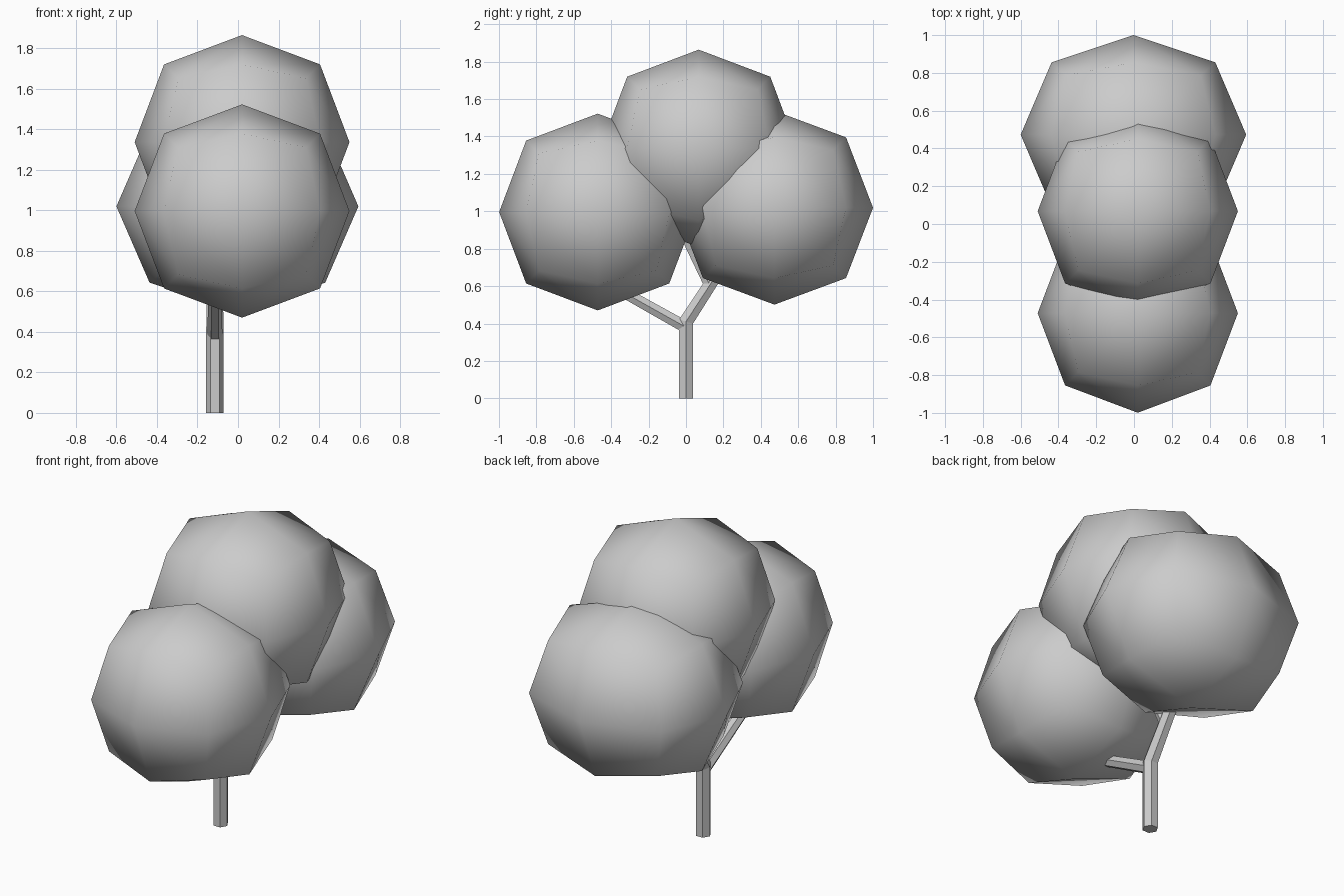
import bpy, bmesh, math
from mathutils import Vector

if "Cube" in bpy.data.objects:
    bpy.data.objects.remove(bpy.data.objects["Cube"])

TRUNK_X = -0.114


def foliage(name, center, radii):
    """Rounded clump: a cube subdivided once and smoothed."""
    bpy.ops.mesh.primitive_cube_add(size=2, location=center)
    ob = bpy.context.object
    ob.name = name
    # the subdivided cube's face centre lands at 0.8395 of the half size
    for v in ob.data.vertices:
        v.co = Vector([c * r / 0.8395 for c, r in zip(v.co, radii)])
    mod = ob.modifiers.new("round", 'SUBSURF')
    mod.levels = mod.render_levels = 1
    ob.data.polygons.foreach_set("use_smooth", [True] * 6)
    return ob


def limb(name, path, radius):
    """Six-sided limb swept along a (y, z, scale) path with mitred joints."""
    bm = bmesh.new()
    pts = [Vector((p[0], p[1])) for p in path]
    rings = []
    for i, p in enumerate(pts):
        a = (p - pts[i - 1]).normalized() if i else (pts[1] - p).normalized()
        b = (pts[i + 1] - p).normalized() if i < len(pts) - 1 else a
        t = (a + b).normalized()
        n = Vector((t.y, -t.x)) / max(t.dot(a), 0.4)
        r = radius * path[i][2]
        ring = []
        for k in range(6):
            ang = k * math.pi / 3
            q = p + n * (r * math.sin(ang))
            ring.append(bm.verts.new((TRUNK_X + r * math.cos(ang), q.x, q.y)))
        rings.append(ring)
    for lo, hi in zip(rings, rings[1:]):
        for k in range(6):
            j = (k + 1) % 6
            bm.faces.new((lo[k], lo[j], hi[j], hi[k]))
    bm.faces.new(rings[0][::-1])
    bm.faces.new(rings[-1])
    bmesh.ops.recalc_face_normals(bm, faces=bm.faces)
    me = bpy.data.meshes.new(name)
    bm.to_mesh(me)
    bm.free()
    ob = bpy.data.objects.new(name, me)
    bpy.context.collection.objects.link(ob)
    return ob


# Foliage clumps
foliage("front_foliage", (0.02, -0.472, 0.996), (0.53, 0.527, 0.526))
foliage("top_foliage", (0.02, 0.068, 1.336), (0.53, 0.527, 0.528))
foliage("back_foliage", (-0.003, 0.473, 1.019), (0.597, 0.527, 0.518))

# Trunk bending into the back branch, plus side branches
limb("trunk", [(0, 0, 1), (0, 0.41, 1), (0.14, 0.625, 0.9), (0.24, 0.78, 0.85)], 0.043)
limb("front_branch", [(0.0, 0.38, 0.9), (-0.42, 0.615, 0.8)], 0.041)
limb("top_branch", [(0.125, 0.61, 0.85), (-0.02, 0.91, 0.8)], 0.041)
